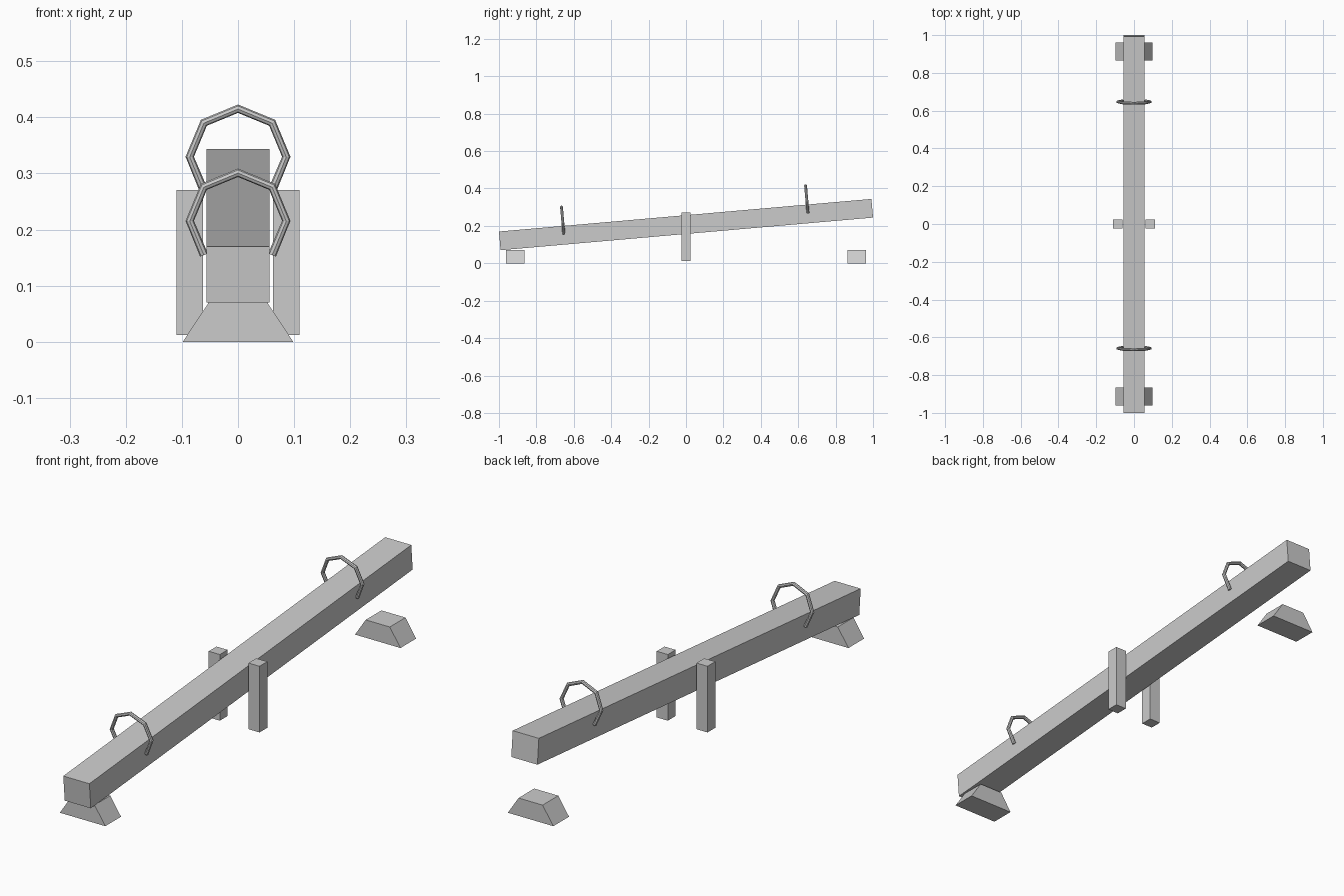
import bpy
import bmesh
from math import radians, sin, cos
from mathutils import Matrix, Vector

if "Cube" in bpy.data.objects:
    bpy.data.objects.remove(bpy.data.objects["Cube"])

TILT = Matrix.Translation((0, 0, 0.207)) @ Matrix.Rotation(radians(5), 4, 'X')


def block(name, size, center, matrix=Matrix(), top_scale=1.0):
    """Box, optionally narrowed in x at the top."""
    bm = bmesh.new()
    bmesh.ops.create_cube(bm, size=1)
    for v in bm.verts:
        k = top_scale if v.co.z > 0 else 1.0
        v.co = Vector((v.co.x * size[0] * k, v.co.y * size[1], v.co.z * size[2]))
        v.co = matrix @ (v.co + Vector(center))
    mesh = bpy.data.meshes.new(name)
    bm.to_mesh(mesh)
    bm.free()
    obj = bpy.data.objects.new(name, mesh)
    bpy.context.collection.objects.link(obj)
    return obj


def handle(name, y):
    """Three-quarter octagon of thin tube gripping the beam sides."""
    curve = bpy.data.curves.new(name, 'CURVE')
    curve.dimensions = '3D'
    curve.bevel_depth = 0.0075
    curve.bevel_resolution = 2
    curve.use_fill_caps = True
    spline = curve.splines.new('POLY')
    spline.points.add(6)
    for i, p in enumerate(spline.points):
        a = radians(-45 + 45 * i)
        p.co = (0.086 * cos(a), 0, 0.086 * sin(a), 1)
    spline.use_smooth = False
    obj = bpy.data.objects.new(name, curve)
    obj.matrix_world = TILT @ Matrix.Translation((0, y, 0.066))
    bpy.context.collection.objects.link(obj)


# Tilted plank
block("beam", (0.113, 1.999, 0.1), (0, 0, 0), TILT)

# Pivot posts either side
for side, x in (("left", -0.086), ("right", 0.086)):
    block(side + "_post", (0.048, 0.048, 0.259), (x, 0, 0.1415))

# Handles and ground bumpers at both ends
for end, s in (("front", -1), ("back", 1)):
    handle(end + "_handle", s * 0.655)
    block(end + "_bumper", (0.197, 0.097, 0.07), (0, s * 0.913, 0.035), top_scale=0.53)
